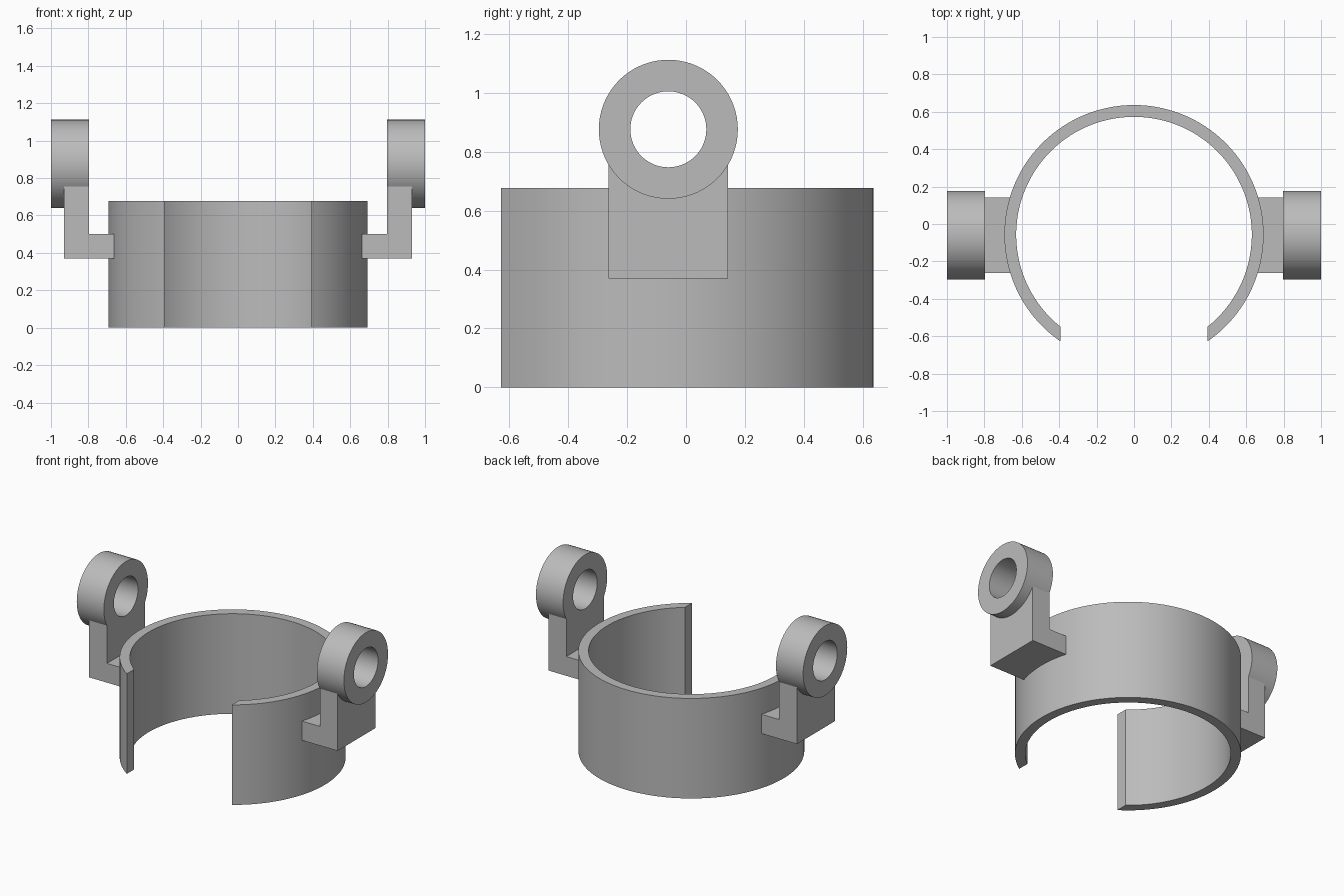
import bpy, bmesh, math
from mathutils import Vector

old = bpy.data.objects.get("Cube")
if old:
    bpy.data.objects.remove(old)

grey = bpy.data.materials.new("plain grey")
grey.use_nodes = True
colour = (0.5, 0.5, 0.5, 1)
grey.diffuse_color = colour
grey.node_tree.nodes["Principled BSDF"].inputs["Base Color"].default_value = colour

CY = -0.06            # shared centre line of clamp and lugs
EYE_Z = 0.876
EYE_R, HOLE_R = 0.236, 0.129


def finish(name, bm):
    bmesh.ops.recalc_face_normals(bm, faces=bm.faces)
    mesh = bpy.data.meshes.new(name)
    bm.to_mesh(mesh)
    bm.free()
    mesh.materials.append(grey)
    obj = bpy.data.objects.new(name, mesh)
    bpy.context.collection.objects.link(obj)
    return obj


def smooth(obj):
    bpy.ops.object.select_all(action='DESELECT')
    obj.select_set(True)
    bpy.context.view_layer.objects.active = obj
    bpy.ops.object.shade_smooth_by_angle(angle=math.radians(30))


def arc(radius, start, end, steps):
    angles = [start + (end - start) * i / steps for i in range(steps + 1)]
    return [(radius * math.cos(a), radius * math.sin(a)) for a in angles]


def band(name, outer, inner, place, lo, hi, closed):
    """Thick band between two matching outlines, extruded from lo to hi."""
    bm = bmesh.new()
    rows = [[bm.verts.new(place(p, h)) for p, h in
             ((o, lo), (o, hi), (i, hi), (i, lo))] for o, i in zip(outer, inner)]
    if closed:
        rows.append(rows[0])
    for a, b in zip(rows, rows[1:]):
        for k in range(4):
            j = (k + 1) % 4
            bm.faces.new((a[k], a[j], b[j], b[k]))
    if not closed:
        bm.faces.new(rows[0])
        bm.faces.new(rows[-1])
    return finish(name, bm)


def prism(name, outline, place, lo, hi):
    bm = bmesh.new()
    base = bm.faces.new([bm.verts.new(place(p, lo)) for p in outline])
    made = bmesh.ops.extrude_face_region(bm, geom=[base], use_keep_orig=True)
    shift = Vector(place((0, 0), hi)) - Vector(place((0, 0), lo))
    verts = [g for g in made["geom"] if isinstance(g, bmesh.types.BMVert)]
    bmesh.ops.translate(bm, verts=verts, vec=shift)
    return finish(name, bm)


# Open clamp ring, its ends cut along planes of constant x
def open_arc(radius, gap=0.393):
    a = math.acos(gap / radius)
    return arc(radius, -a, math.pi + a, 96)


ring = band("clamp_ring", open_arc(0.693), open_arc(0.63),
            lambda p, h: (p[0], p[1] + CY + 0.003, h), 0, 0.677, False)
smooth(ring)

# Lug on each side: an L bracket carrying a round eye
for side, s in (("left", 1), ("right", -1)):
    def across(p, h):
        return (s * h, p[0] + CY, p[1] + EYE_Z)

    eye = band(side + "_eye", arc(EYE_R, 0, math.tau, 72)[:-1],
               arc(HOLE_R, 0, math.tau, 72)[:-1], across, 0.797, 1, True)
    smooth(eye)

    profile = [(0.663, 0.37), (0.93, 0.37), (0.93, 0.756),
               (0.797, 0.756), (0.797, 0.5), (0.663, 0.5)]
    bracket = prism(side + "_bracket", profile,
                    lambda p, h: (s * p[0], h, p[1]), CY - 0.203, CY + 0.202)

    # Scoop the bracket top so the eye's hole stays clear
    cutter = prism("eye_cutter", arc(EYE_R - 0.004, 0, math.tau, 72)[:-1],
                   across, 0.7, 1.1)
    cut = bracket.modifiers.new("scoop", 'BOOLEAN')
    cut.operation, cut.object, cut.solver = 'DIFFERENCE', cutter, 'EXACT'
    bpy.ops.object.select_all(action='DESELECT')
    bracket.select_set(True)
    bpy.context.view_layer.objects.active = bracket
    bpy.ops.object.modifier_apply(modifier=cut.name)
    bpy.data.objects.remove(cutter)
